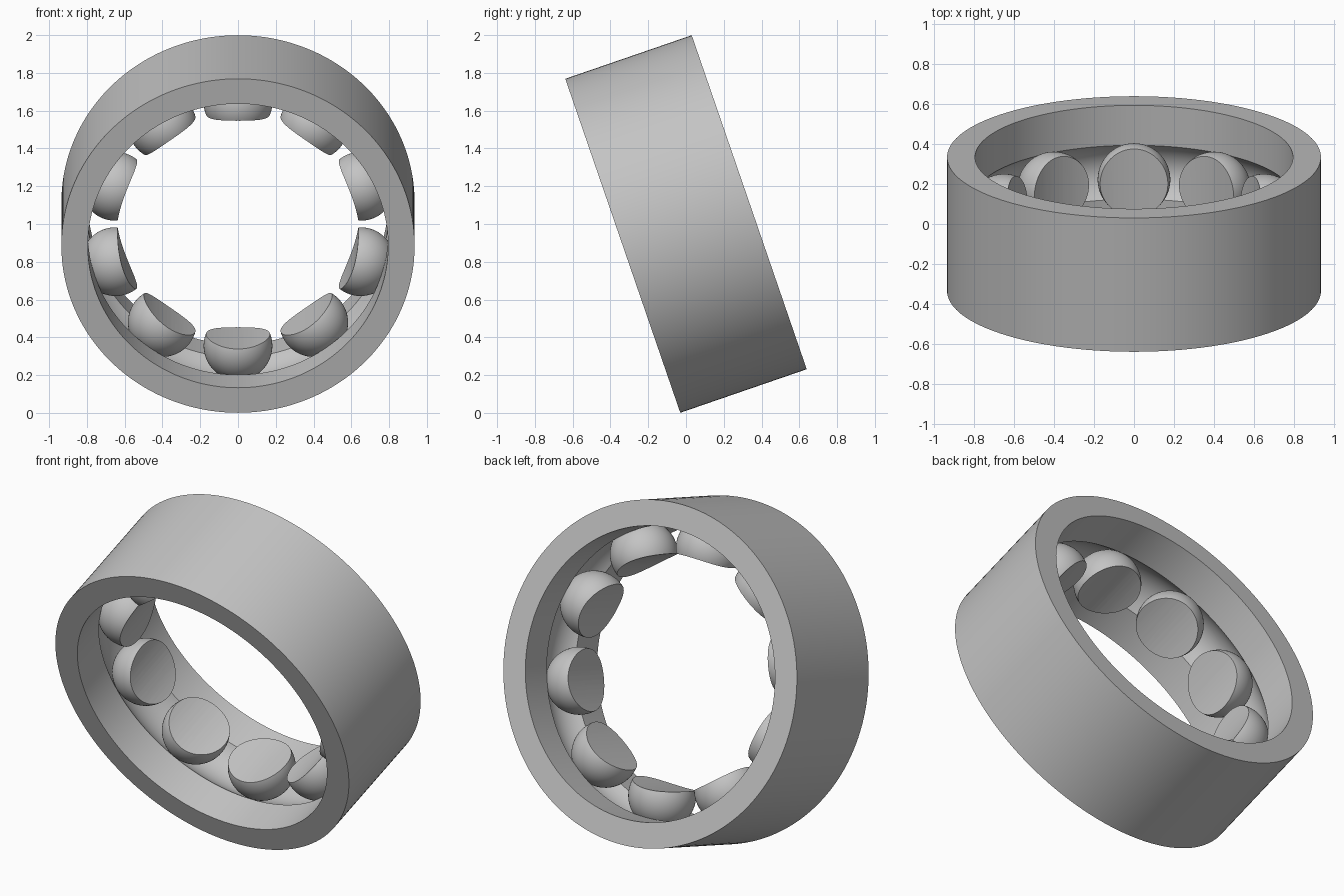
import bpy, bmesh
from math import radians, sin, cos, acos, tau
from mathutils import Matrix

cube = bpy.data.objects.get("Cube")
if cube:
    bpy.data.objects.remove(cube, do_unlink=True)

# Main dimensions
OUTER_R, BORE_R, HALF_W = 0.935, 0.795, 0.354
BALL_R, PITCH_R, CUT_R = 0.182, 0.682, 0.639
BALLS, SEGMENTS = 10, 160
PLACE = Matrix.Translation((0, 0, 1)) @ Matrix.Rotation(radians(-71), 4, 'X')

steel = bpy.data.materials.new("steel grey")
steel.use_nodes = True
GREY = (0.55, 0.55, 0.55, 1)
steel.diffuse_color = GREY
steel.node_tree.nodes["Principled BSDF"].inputs["Base Color"].default_value = GREY


def make_object(name, bm):
    bmesh.ops.recalc_face_normals(bm, faces=bm.faces)
    mesh = bpy.data.meshes.new(name)
    bm.to_mesh(mesh)
    bm.free()
    mesh.materials.append(steel)
    obj = bpy.data.objects.new(name, mesh)
    obj.matrix_world = PLACE
    bpy.context.collection.objects.link(obj)
    return obj


def select(obj):
    bpy.ops.object.select_all(action='DESELECT')
    obj.select_set(True)
    bpy.context.view_layer.objects.active = obj


# Outer race: a lathed section with a round ball groove in the bore
edge = acos((BORE_R - PITCH_R) / BALL_R)
arc = [edge * (1 - i / 10) for i in range(21)]
profile = [(BORE_R, -HALF_W), (OUTER_R, -HALF_W), (OUTER_R, HALF_W), (BORE_R, HALF_W)]
profile += [(PITCH_R + BALL_R * cos(a), BALL_R * sin(a)) for a in arc]
bm = bmesh.new()
rings = []
for s in range(SEGMENTS):
    a = tau * s / SEGMENTS
    rings.append([bm.verts.new((r * cos(a), r * sin(a), z)) for r, z in profile])
for s, ring in enumerate(rings):
    following = rings[(s + 1) % SEGMENTS]
    for i in range(len(profile)):
        j = (i + 1) % len(profile)
        bm.faces.new((ring[i], ring[j], following[j], following[i]))
race = make_object("outer_race", bm)

# Balls: evenly spaced around the groove
bm = bmesh.new()
for k in range(BALLS):
    turn = Matrix.Rotation(tau * (k + 0.5) / BALLS, 4, 'Z')
    bmesh.ops.create_uvsphere(bm, u_segments=64, v_segments=32, radius=BALL_R,
                              matrix=turn @ Matrix.Translation((PITCH_R, 0, 0)))
balls = make_object("balls", bm)

# Trim the inner side of the balls with a cylinder on the ring axis
bm = bmesh.new()
bmesh.ops.create_cone(bm, cap_ends=True, segments=SEGMENTS, radius1=CUT_R,
                      radius2=CUT_R, depth=1)
cutter = make_object("ball_cutter", bm)
cutter.hide_render = True
trim = balls.modifiers.new("trim", 'BOOLEAN')
trim.operation = 'DIFFERENCE'
trim.solver = 'EXACT'
trim.object = cutter
select(balls)
bpy.ops.object.modifier_apply(modifier=trim.name)
bpy.data.objects.remove(cutter, do_unlink=True)

# Smooth curved surfaces, crisp rims
for obj in (race, balls):
    select(obj)
    bpy.ops.object.shade_smooth_by_angle(angle=radians(30))
